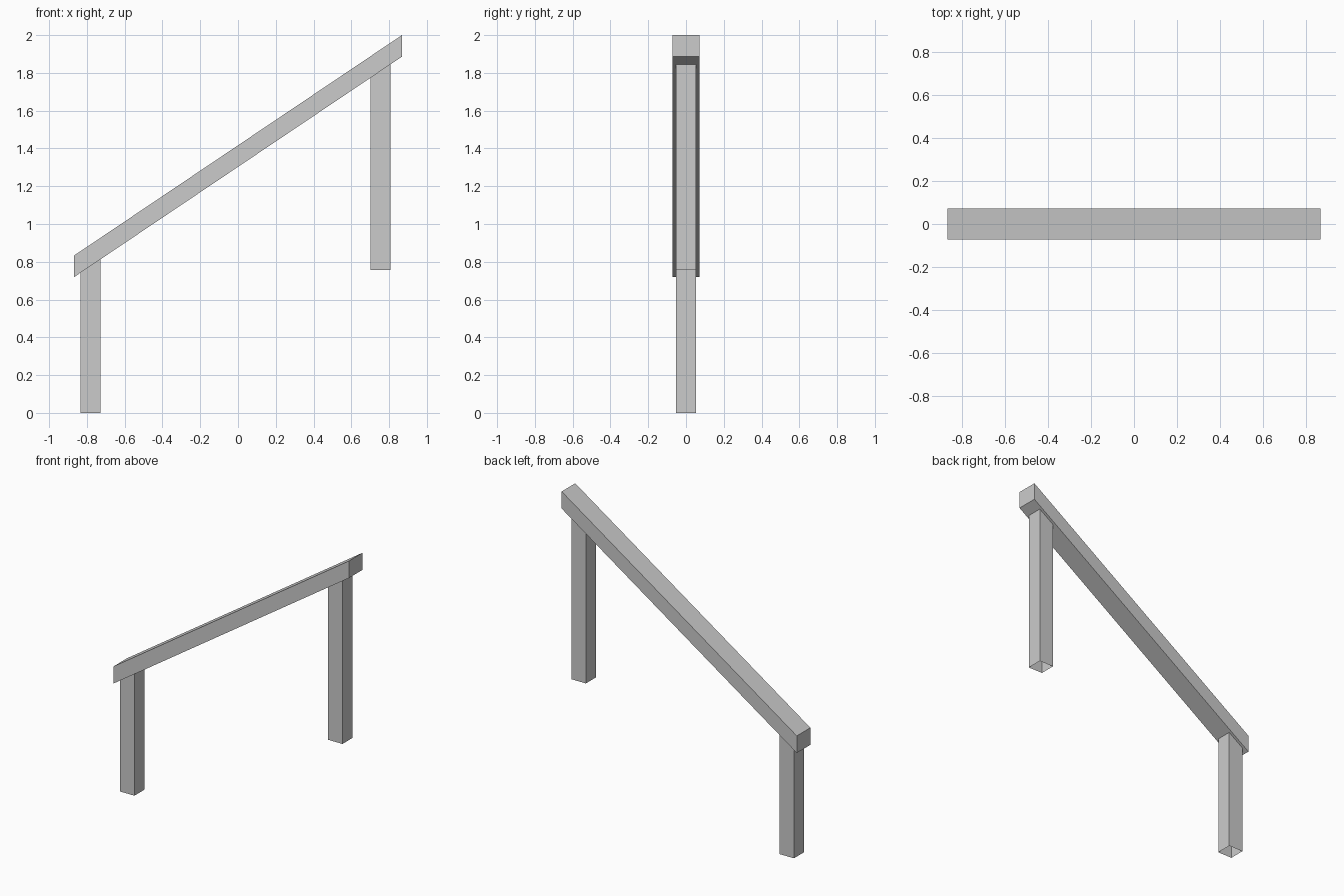
import bpy, bmesh

if "Cube" in bpy.data.objects:
    bpy.data.objects.remove(bpy.data.objects["Cube"])

# Sloped rail: half length, half depth, and end heights of its top and bottom
HALF_LEN, HALF_DEPTH = 0.868, 0.0715
TOP_LOW, TOP_HIGH = 0.833, 2.0
THICK = 0.114
SLOPE = (TOP_HIGH - TOP_LOW) / (2 * HALF_LEN)


def underside(x):
    return TOP_LOW - THICK + SLOPE * (x + HALF_LEN)


def extruded_profile(name, profile, half_depth, skip=()):
    """Four-cornered x/z profile given depth in y; skip lists sides left open."""
    bm = bmesh.new()
    front = [bm.verts.new((x, -half_depth, z)) for x, z in profile]
    back = [bm.verts.new((x, half_depth, z)) for x, z in profile]
    bm.faces.new(front)
    bm.faces.new(back[::-1])
    n = len(profile)
    for i in range(n):
        if i not in skip:
            j = (i + 1) % n
            bm.faces.new((front[j], front[i], back[i], back[j]))
    mesh = bpy.data.meshes.new(name)
    bm.to_mesh(mesh)
    bm.free()
    obj = bpy.data.objects.new(name, mesh)
    bpy.context.collection.objects.link(obj)
    return obj


# Handrail with plumb-cut ends
low, high = underside(-HALF_LEN), underside(HALF_LEN)
extruded_profile("handrail", [(-HALF_LEN, low), (HALF_LEN, high),
                              (HALF_LEN, TOP_HIGH), (-HALF_LEN, TOP_LOW)], HALF_DEPTH)

# Hollow posts, open at both ends, tops cut to the slope of the rail
HALF_POST = 0.053
for name, x, base in (("lower_post", -0.781, 0.0), ("upper_post", 0.755, 0.756)):
    x0, x1 = x - HALF_POST, x + HALF_POST
    extruded_profile(name, [(x0, base), (x1, base), (x1, underside(x1)),
                            (x0, underside(x0))], HALF_POST, skip=(0, 2))
